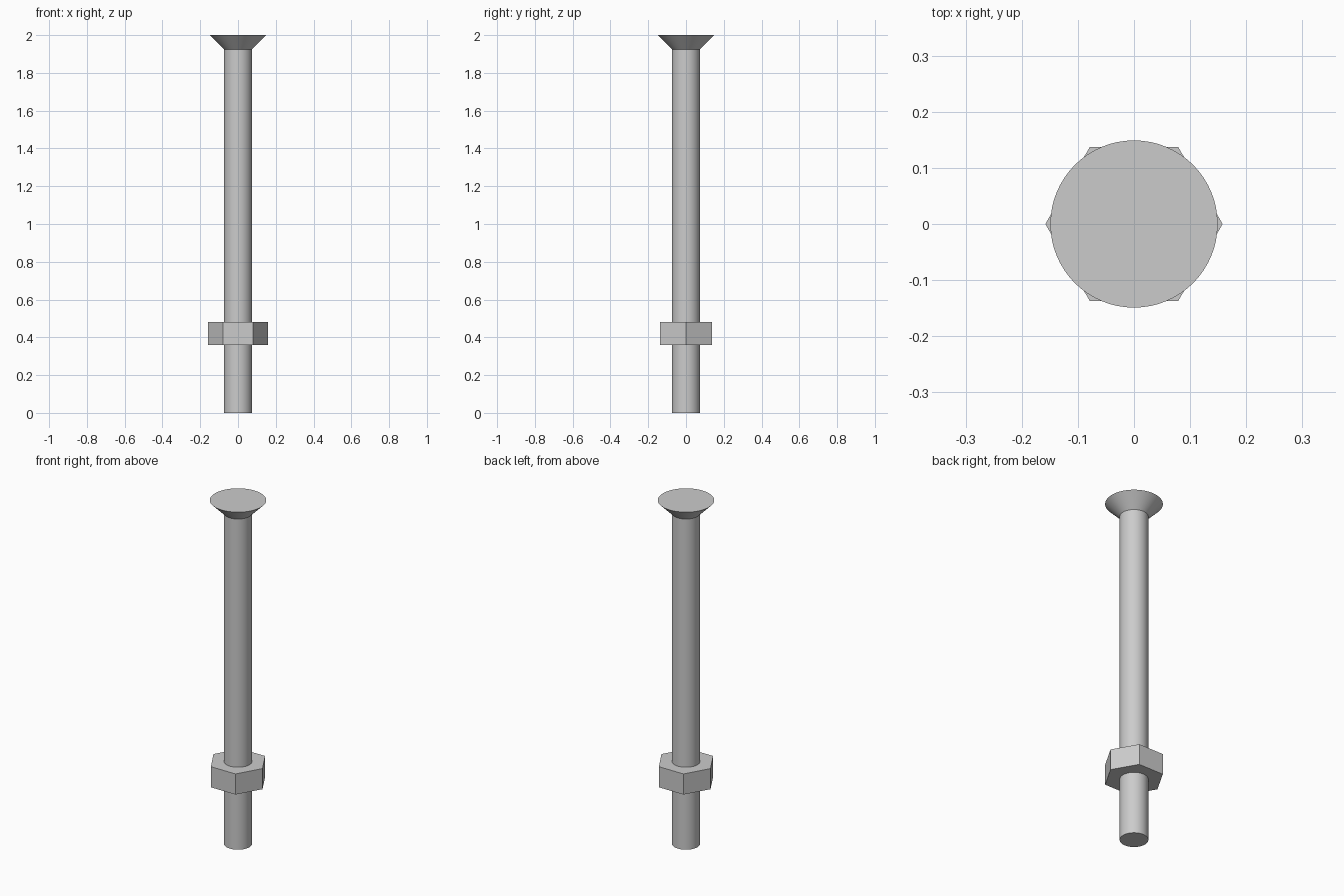
import bpy
import bmesh
import math

default_cube = bpy.data.objects.get("Cube")
if default_cube:
    bpy.data.objects.remove(default_cube, do_unlink=True)

# Plain steel
STEEL = (0.6, 0.6, 0.6, 1.0)
steel = bpy.data.materials.new("steel_grey")
steel.use_nodes = True
steel.diffuse_color = STEEL
steel.node_tree.nodes["Principled BSDF"].inputs["Base Color"].default_value = STEEL

SHAFT_R = 0.074
HEAD_R = 0.149
HEAD_BASE = 1.925
TOP = 2.0
NUT_R = 0.158
NUT_Z = (0.36, 0.48)


def add_turned(name, profile, sides, smooth):
    """Stack rings of (radius, z) into a closed, capped solid."""
    bm = bmesh.new()
    rings = []
    for r, z in profile:
        angles = [2 * math.pi * i / sides for i in range(sides)]
        rings.append([bm.verts.new((r * math.cos(a), r * math.sin(a), z)) for a in angles])
    for low, high in zip(rings, rings[1:]):
        for i in range(sides):
            j = (i + 1) % sides
            bm.faces.new((low[i], low[j], high[j], high[i]))
    bm.faces.new(reversed(rings[0]))
    bm.faces.new(rings[-1])
    mesh = bpy.data.meshes.new(name)
    bm.to_mesh(mesh)
    bm.free()
    mesh.materials.append(steel)
    obj = bpy.data.objects.new(name, mesh)
    bpy.context.collection.objects.link(obj)
    if smooth:
        bpy.ops.object.select_all(action="DESELECT")
        obj.select_set(True)
        bpy.context.view_layer.objects.active = obj
        bpy.ops.object.shade_smooth_by_angle(angle=math.radians(30))
    return obj


# Shaft flaring into the countersunk head
add_turned("bolt", [(SHAFT_R, 0), (SHAFT_R, HEAD_BASE), (HEAD_R, TOP)], 64, True)

# Hexagonal nut, corners pointing left and right
add_turned("hex_nut", [(NUT_R, z) for z in NUT_Z], 6, False)
